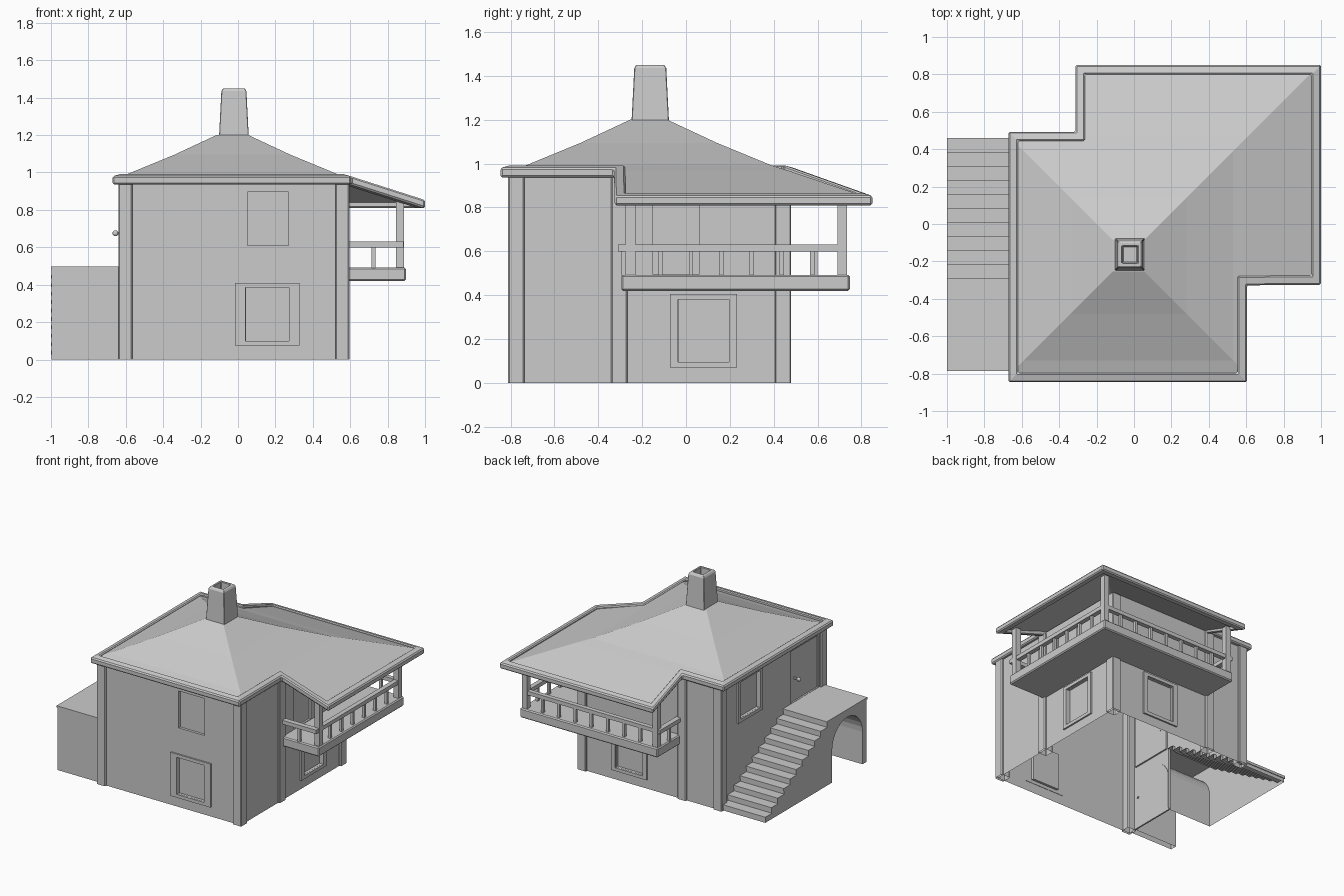
import bpy, bmesh
from math import cos, sin, pi
from mathutils import Vector

if "Cube" in bpy.data.objects:
    bpy.data.objects.remove(bpy.data.objects["Cube"])


def finish(name, bm, bevel=0):
    bmesh.ops.recalc_face_normals(bm, faces=bm.faces)
    me = bpy.data.meshes.new(name)
    bm.to_mesh(me)
    bm.free()
    ob = bpy.data.objects.new(name, me)
    bpy.context.collection.objects.link(ob)
    if bevel:
        m = ob.modifiers.new("bevel", 'BEVEL')
        m.width, m.segments = bevel, 1
    return ob


def add_box(bm, lo, hi):
    vs = bmesh.ops.create_cube(bm, size=1)['verts']
    for v in vs:
        v.co = [lo[i] + (v.co[i] + .5) * (hi[i] - lo[i]) for i in range(3)]


def boxes(name, spans, bevel=0):
    bm = bmesh.new()
    for lo, hi in spans:
        add_box(bm, lo, hi)
    return finish(name, bm, bevel)


def prism(name, pts, vec, bevel=0):
    bm = bmesh.new()
    f = bm.faces.new([bm.verts.new(p) for p in pts])
    r = bmesh.ops.extrude_face_region(bm, geom=[f], use_keep_orig=True)
    vs = [g for g in r['geom'] if isinstance(g, bmesh.types.BMVert)]
    bmesh.ops.translate(bm, verts=vs, vec=Vector(vec))
    return finish(name, bm, bevel)


def drop_faces(ob, test):
    # remove hidden faces, leaving an open shell
    bm = bmesh.new()
    bm.from_mesh(ob.data)
    bm.normal_update()
    dead = [f for f in bm.faces if test(f.calc_center_median(), f.normal)]
    bmesh.ops.delete(bm, geom=dead, context='FACES')
    bm.to_mesh(ob.data)
    bm.free()


# wall planes: name -> (normal axis, outward sign, position)
WALL = {'front': (1, -1, -.795), 'back': (1, 1, .465),
        'left': (0, -1, -.625), 'right': (0, 1, .58)}


def on_wall(wall, u0, u1, z0, z1, d0, d1):
    ax, s, p = WALL[wall]
    a, b = sorted((p + s * d0, p + s * d1))
    if ax == 1:
        return (u0, a, z0), (u1, b, z1)
    return (a, u0, z0), (b, u1, z1)


# side profile of the outside stairs with arched passage under the landing
arch = [(-.545 - .185 * cos(pi * i / 14), .25 + .185 * sin(pi * i / 14)) for i in range(15)]
N = 11
run, rise = .75 / (N - 1), .495 / N
steps = [(.455, 0)]
for i in range(N - 1):
    y = .455 - run * i
    steps += [(y, rise * (i + 1)), (y - run, rise * (i + 1))]
steps.append((-.295, .49))

# house body: recessed openings, open where the hollow stairs join, open base
body = boxes("house_body", [((-.625, -.795, 0), (.58, .465, .95))])
windows = [('front', .157, .242), ('right', .08, .238), ('back', .155, .238), ('left', .12, .765)]
cuts = [on_wall(w, u - .115, u + .115, z - .142, z + .142, -.02, .05) for w, u, z in windows]
cuts += [on_wall('front', .05, .27, .61, .895, -.02, .05),
         on_wall('right', -.15, .06, .495, .86, -.015, .05),
         on_wall('left', -.72, -.38, .499, .9, -.012, .05)]
stair_cut = [(-.66, y, z - .01) for y, z in steps] + [(-.66, -.345, .48), (-.66, -.345, -.01)]
for c in (boxes("opening_cutter", cuts), prism("stair_cutter", stair_cut, (.06, 0, 0))):
    c.hide_render = c.hide_viewport = True
    m = body.modifiers.new("openings", 'BOOLEAN')
    m.object, m.operation, m.solver = c, 'DIFFERENCE', 'EXACT'
dg = bpy.context.evaluated_depsgraph_get()
baked = bpy.data.meshes.new_from_object(body.evaluated_get(dg))
body.modifiers.clear()
body.data = baked
drop_faces(body, lambda c, n: (abs(n.z) > .9 and (c.z < .001 or c.z > .949))
           or (n.x < -.9 and abs(c.x + .6) < .002))

# window casings
for w, u, z in windows:
    a = .172 if w == 'front' else .152
    b, ia, ib = .168, .117, .143
    spans = []
    for s in (-1, 1):
        e = sorted((u + s * a, u + s * ia))
        spans.append(on_wall(w, e[0], e[1], z - b, z + b, -.003, .012))
        e = sorted((z + s * b, z + s * ib))
        spans.append(on_wall(w, u - ia, u + ia, e[0], e[1], -.003, .012))
    boxes(w + "_window_frame", spans)

# corner and intermediate pillars, open at the base
P = .075
XR = .595 - P
corners = [(-.64, -.812), (XR, -.812), (-.64, .48 - P), (XR, .48 - P),
           (XR, -.342), (-.335, .48 - P)]
pillars = boxes("pillars", [((x, y, 0), (x + P, y + P, .945)) for x, y in corners])
drop_faces(pillars, lambda c, n: n.z < -.9)
m = pillars.modifiers.new("bevel", 'BEVEL')
m.width, m.segments = .006, 1

# roof sheet: L-shaped outline, cut along hips and bends, then lifted
CX, CY = -.03, -.17
BENDS = [(0, 1.21), (.085, 1.2), (.31, 1.095), (.56, .992), (.64, .967), (1.05, .828)]


def roof_z(x, y):
    d = max(abs(x - CX), abs(y - CY))
    for (a, za), (b, zb) in zip(BENDS, BENDS[1:]):
        if d <= b:
            return za + (zb - za) * (d - a) / (b - a)
    return BENDS[-1][1]


outer = [(-.67, -.846), (.603, -.846), (.603, -.328), (1, -.325),
         (1, .85), (-.313, .85), (-.313, .493), (-.67, .493)]
signs = [(1, 1), (-1, 1), (-1, 1), (-1, 1), (-1, -1), (1, -1), (1, -1), (1, -1)]
bottom = [.937, .937, .937, .81, .81, .81, .937, .937]


def inset(t):
    return [(x + sx * t, y + sy * t) for (x, y), (sx, sy) in zip(outer, signs)]


bm = bmesh.new()
bm.faces.new([bm.verts.new((x, y, 0)) for x, y in inset(.03)])
planes = [(1, 1, 0), (1, -1, 0)]
for d, _ in BENDS[1:5]:
    planes += [(1, 0, d), (1, 0, -d), (0, 1, d), (0, 1, -d)]
for nx, ny, d in planes:
    bmesh.ops.bisect_plane(bm, geom=bm.verts[:] + bm.edges[:] + bm.faces[:], dist=1e-5,
                           plane_co=(CX + nx * d, CY + ny * d, 0), plane_no=(nx, ny, 0))
for v in bm.verts:
    v.co.z = roof_z(v.co.x, v.co.y)
roof = finish("roof", bm)
m = roof.modifiers.new("thickness", 'SOLIDIFY')
m.thickness, m.offset = .015, -1

# raised rim along the eaves
bm = bmesh.new()
rings = []
for (ox, oy), (ix, iy), z in zip(outer, inset(.05), bottom):
    rings.append([bm.verts.new(c) for c in ((ox, oy, z), (ox, oy, z + .043),
                                            (ix, iy, z + .057), (ix, iy, z))])
for i in range(8):
    a, b = rings[i], rings[(i + 1) % 8]
    for k in range(4):
        j = (k + 1) % 4
        bm.faces.new((a[k], b[k], b[j], a[j]))
finish("roof_rim", bm, .008)

# tapered hollow chimney
bm = bmesh.new()
loops = []
for z, hx, hy in ((1.17, .082, .088), (1.2, .079, .085), (1.435, .067, .073), (1.45, .058, .064),
                  (1.45, .042, .046), (1.25, .038, .042)):
    loops.append([bm.verts.new((-.022 + sx * hx, -.163 + sy * hy, z))
                  for sx, sy in ((-1, -1), (1, -1), (1, 1), (-1, 1))])
for a, b in zip(loops, loops[1:]):
    for k in range(4):
        j = (k + 1) % 4
        bm.faces.new((a[k], a[j], b[j], b[k]))
bm.faces.new(loops[-1])
finish("chimney", bm, .003)

# balcony wrapping the back right corner
prism("balcony_floor", [(x, y, .42) for x, y in
      ((.575, -.295), (.897, -.295), (.897, .747), (-.28, .747), (-.28, .46), (.575, .46))],
      (0, 0, .073), .008)
posts = [(.866, -.253), (.866, .713), (-.25, .713)]
boxes("balcony_posts", [((x - .022, y - .022, .49), (x + .022, y + .022, .86)) for x, y in posts])
boxes("balcony_rails", [((.58, -.31, .6), (.86, -.27, .63)), ((.848, -.31, .6), (.884, .715, .63)),
                        ((-.29, .695, .6), (.865, .73, .63)), ((-.29, .465, .6), (-.25, .73, .63))])
bal = [(.866, -.253 + .966 * i / 7) for i in range(1, 7)]
bal += [(-.25 + 1.112 * i / 8, .713) for i in range(1, 8)]
bal += [(.725, -.285), (-.268, .59)]
boxes("balusters", [((x - .01, y - .01, .49), (x + .01, y + .01, .61)) for x, y in bal])

# hollow outside staircase
profile = steps + [(-.78, .49), (-.78, 0), (-.73, 0)] + arch + [(-.36, 0)]
stairs = prism("staircase", [(-.996, y, z) for y, z in profile], (.371, 0, 0))
drop_faces(stairs, lambda c, n: (n.z < -.9 and c.z < .001) or n.x > .9)
treads = [((-1, .455 - run * (i + 1), rise * (i + 1) - .018),
           (-.625, .461 - run * i, rise * (i + 1) + .002)) for i in range(N - 1)]
treads.append(((-1, -.785, .482), (-.625, -.289, .497)))
boxes("stair_treads", treads)

# arched ground door and door knobs
prism("arched_door", [(-.632, y, z) for y, z in [(-.73, 0)] + arch + [(-.36, 0)]], (.012, 0, 0))
bm = bmesh.new()
for y, z in ((-.44, .675), (-.69, .24)):
    r = bmesh.ops.create_uvsphere(bm, u_segments=12, v_segments=8, radius=.016)
    bmesh.ops.translate(bm, verts=r['verts'], vec=(-.655, y, z))
    add_box(bm, (-.655, y - .006, z - .006), (-.61, y + .006, z + .006))
finish("door_knobs", bm)
